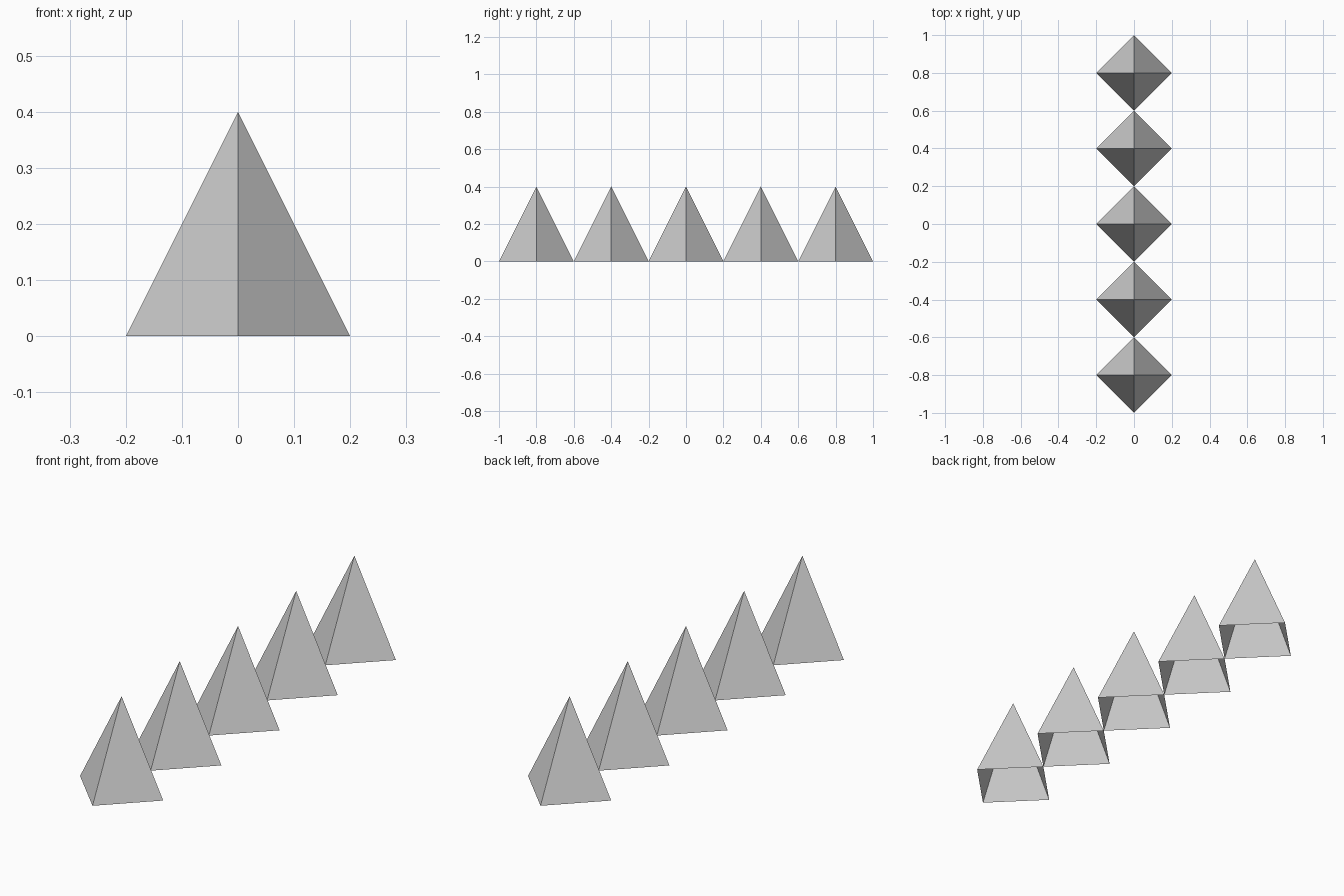
import bpy

if "Cube" in bpy.data.objects:
    bpy.data.objects.remove(bpy.data.objects["Cube"])

RADIUS = 0.2
HEIGHT = 0.4
COUNT = 5

# Row of four-sided spikes, corner to corner, open underneath
for i in range(COUNT):
    y = (i - (COUNT - 1) / 2) * 2 * RADIUS
    bpy.ops.mesh.primitive_cone_add(vertices=4, radius1=RADIUS, radius2=0, depth=HEIGHT,
                                    end_fill_type='NOTHING', location=(0, y, HEIGHT / 2))
    bpy.context.object.name = f"pyramid_spike_{i + 1}"
